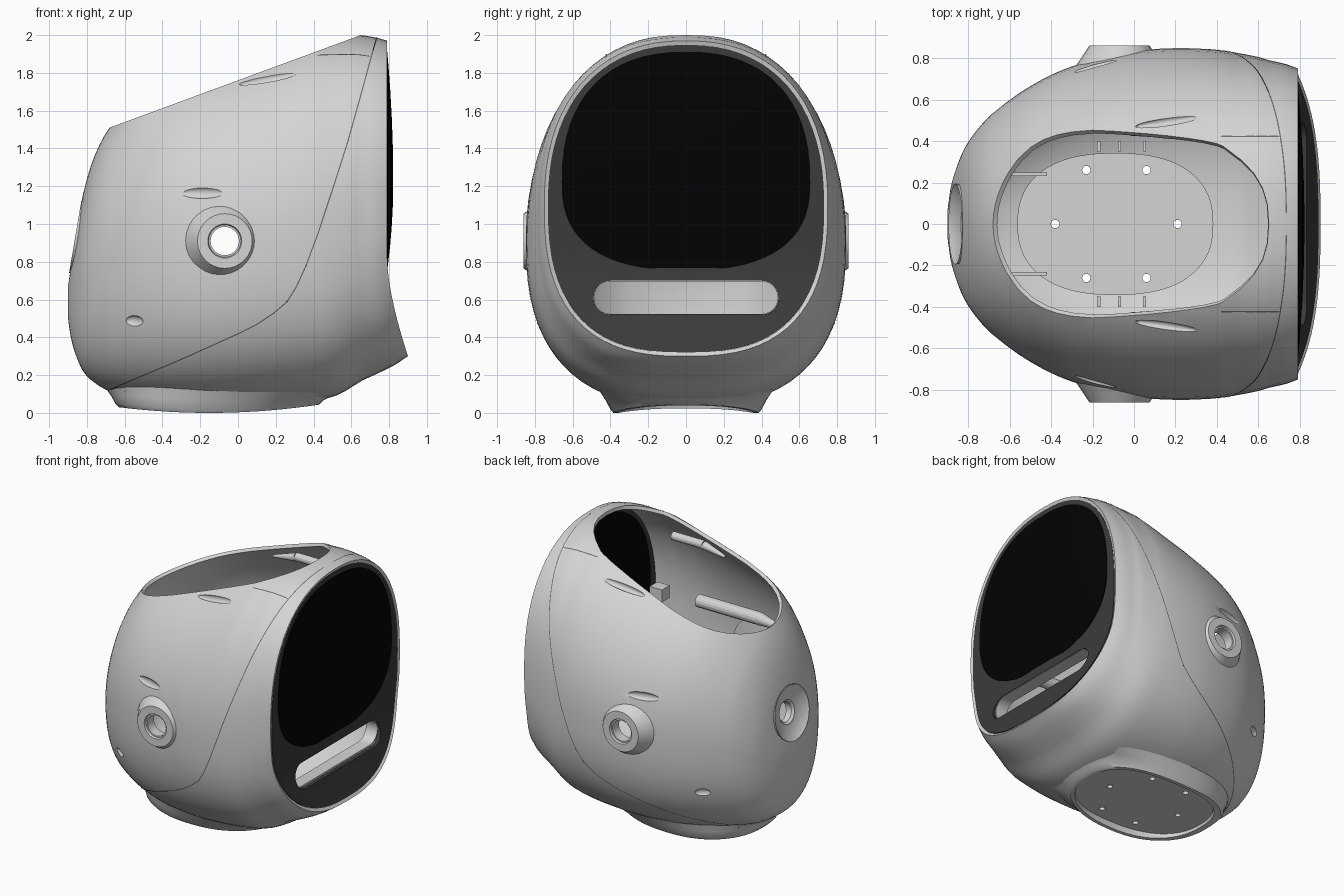
import bpy, bmesh, math
from mathutils import Matrix, Vector

if "Cube" in bpy.data.objects:
    bpy.data.objects.remove(bpy.data.objects["Cube"])


def material(name, c):
    m = bpy.data.materials.new(name)
    m.diffuse_color = (c, c, c, 1)
    m.use_nodes = True
    m.node_tree.nodes["Principled BSDF"].inputs["Base Color"].default_value = m.diffuse_color
    return m


GREY = material("light grey", 0.66)
DARK = material("dark grey", 0.044)
BLACK = material("black", 0.0008)
LINE = material("seam grey", 0.15)


def finish(name, bm, mat, recalc=True):
    if recalc:
        bmesh.ops.recalc_face_normals(bm, faces=bm.faces[:])
    me = bpy.data.meshes.new(name)
    bm.to_mesh(me)
    bm.free()
    me.materials.append(mat)
    ob = bpy.data.objects.new(name, me)
    bpy.context.collection.objects.link(ob)
    return ob


def smooth(ob, deg=32):
    bpy.ops.object.select_all(action='DESELECT')
    ob.select_set(True)
    bpy.context.view_layer.objects.active = ob
    bpy.ops.object.shade_smooth_by_angle(angle=math.radians(deg))


def bake(ob):
    dg = bpy.context.evaluated_depsgraph_get()
    me = bpy.data.meshes.new_from_object(ob.evaluated_get(dg))
    ob.modifiers.clear()
    ob.data = me


def cut(ob, bm):
    cutter = finish("cutter", bm, ob.data.materials[0])
    cutter.hide_render = True
    mod = ob.modifiers.new("cut", 'BOOLEAN')
    mod.operation, mod.solver, mod.object = 'DIFFERENCE', 'EXACT', cutter
    bake(ob)
    bpy.data.objects.remove(cutter)


def loft(bm, rings, cap_start=False, cap_end=False, loop=False):
    vs = [[bm.verts.new(p) for p in r] for r in rings]
    n = len(vs[0])
    for a, b in list(zip(vs, vs[1:])) + ([(vs[-1], vs[0])] if loop else []):
        for i in range(n):
            bm.faces.new((a[i], a[(i + 1) % n], b[(i + 1) % n], b[i]))
    if cap_start:
        bm.faces.new(vs[0])
    if cap_end:
        bm.faces.new(vs[-1])


def spow(v, e):
    return math.copysign(abs(v) ** e, v)


def oval(a, b, p=2.4, n=64):
    ang = [2 * math.pi * i / n for i in range(n)]
    return [(a * spow(math.cos(t), 2 / p), b * spow(math.sin(t), 2 / p)) for t in ang]


def cyl(bm, r, depth, loc, axis, r2=None, seg=32):
    rot = Vector((0, 0, 1)).rotation_difference(Vector(axis)).to_matrix().to_4x4()
    bmesh.ops.create_cone(bm, cap_ends=True, segments=seg, radius1=r, radius2=r if r2 is None else r2,
                          depth=depth, matrix=Matrix.Translation(loc) @ rot)


def box(bm, loc, size):
    bmesh.ops.create_cube(bm, size=1, matrix=Matrix.Translation(loc) @ Matrix.Diagonal((*size, 1)))


# Egg-shaped shell sections: x, bottom, top, height of widest point, half width
KEYS = [(-.90, .50, .67, .59, .06), (-.885, .40, .77, .62, .17), (-.86, .31, .93, .66, .26),
        (-.82, .22, 1.16, .72, .36), (-.76, .16, 1.36, .77, .45), (-.68, .115, 1.51, .82, .535),
        (-.50, .07, 1.72, .87, .665), (-.30, .045, 1.825, .90, .76), (0, .035, 1.912, .92, .832),
        (.20, .045, 1.968, .93, .848), (.40, .065, 2.008, .94, .84), (.50, .095, 2.006, .95, .825),
        (.60, .17, 2.003, 1.0, .805), (.65, .20, 2.0, 1.02, .79), (.73, .25, 1.987, 1.06, .772),
        (.79, .30, 1.97, 1.10, .75)]


def refine(keys, n=3):
    def slope(i, k):
        a, b = keys[max(i - 1, 0)], keys[min(i + 1, len(keys) - 1)]
        return (b[k] - a[k]) / (b[0] - a[0])
    out = []
    for i, (a, b) in enumerate(zip(keys, keys[1:])):
        d = b[0] - a[0]
        for j in range(n):
            t = j / n
            row = [a[0] + d * t]
            for k in range(1, 5):
                row.append(a[k] * (1 + 2 * t) * (1 - t) ** 2 + b[k] * t * t * (3 - 2 * t)
                           + d * t * (1 - t) * (slope(i, k) * (1 - t) - slope(i + 1, k) * t))
            out.append(row)
    return out + [list(keys[-1])]


ROWS = refine(KEYS)


def row_at(x):
    for a, b in zip(ROWS, ROWS[1:]):
        if x <= b[0]:
            t = (x - a[0]) / (b[0] - a[0])
            return [p + (q - p) * t for p, q in zip(a, b)]
    return list(ROWS[-1])


def power(x, upper):
    t = min(max((x - .1) / .6, 0), 1)
    return 2 + .3 * t * t * (3 - 2 * t) if upper else 2.3 + .3 * min(max((x + .8) / .6, 0), 1)


def chin(z):
    return .11 * min(max((.8 - z) / .5, 0), 1) ** 1.5


def warp(x, z):
    return x + chin(z) * max((x - .4) / .39, 0)


def section(row, n=72, s=1.0):
    x, zb, zt, zc, w = row
    pts = []
    for i in range(n):
        c, h = math.cos(2 * math.pi * i / n), math.sin(2 * math.pi * i / n)
        p = power(x, h >= 0)
        z = zc + s * ((zt - zc) if h >= 0 else (zc - zb)) * spow(h, 2 / p)
        pts.append((warp(x, z), s * w * spow(c, 2 / p), z))
    return pts


def side_y(x, z):
    _, zb, zt, zc, w = row_at(x)
    u, p = (z - zc) / ((zt - zc) if z >= zc else (zb - zc)), power(x, z >= zc)
    return w * max(0, 1 - min(abs(u), 1) ** p) ** (1 / p)


def height(x, y, upper):
    _, zb, zt, zc, w = row_at(x)
    p = power(x, upper)
    return zc + ((zt if upper else zb) - zc) * max(0, 1 - min(abs(y) / w, 1) ** p) ** (1 / p)


# Shell with slanted top opening
bm = bmesh.new()
loft(bm, [section(r) for r in ROWS], cap_start=True)
bmesh.ops.recalc_face_normals(bm, faces=bm.faces[:])
if sum(f.normal.y * f.calc_center_median().y for f in bm.faces) < 0:
    bmesh.ops.reverse_faces(bm, faces=bm.faces[:])
bmesh.ops.bisect_plane(bm, geom=bm.verts[:] + bm.edges[:] + bm.faces[:], plane_co=(-.68, 0, 1.51),
                       plane_no=(-.3684, 0, 1), clear_outer=True)
shell = finish("shell", bm, GREY, recalc=False)
sol = shell.modifiers.new("wall", 'SOLIDIFY')
sol.thickness, sol.offset = .025, -1
bake(shell)

# Port holes and base hole
EAR, BACK = (-.07, 0, .91), Vector((-.85, 0, .93))
back_axis = Vector((-1, 0, .17)).normalized()
bm = bmesh.new()
cyl(bm, .10, 2.2, EAR, (0, 1, 0))
cyl(bm, .19, .30, BACK, back_axis)
loft(bm, [[(x - .09, y, z) for x, y in oval(.47, .34)] for z in (-.2, .18)], True, True)
cut(shell, bm)

# Shallow almond vents: x, z, length, height, turn factor, pitch
for x, z, l, h, k, pitch in ((-.19, 1.165, .12, .03, 1, 0), (.16, 1.77, .16, .026, .45, -.2),
                             (-.55, .485, .055, .03, 1, 0)):
    bm = bmesh.new()
    y = side_y(x, z)
    slope = k * (side_y(x + .05, z) - side_y(x - .05, z)) / .1
    for s in (-1, 1):
        m = (Matrix.Translation((x, s * (y + .005), z)) @ Matrix.Rotation(s * math.atan(slope), 4, 'Z')
             @ Matrix.Rotation(pitch, 4, 'Y') @ Matrix.Diagonal((l, .023, h, 1)))
        bmesh.ops.create_uvsphere(bm, u_segments=24, v_segments=12, radius=1, matrix=m)
    cut(shell, bm)
smooth(shell)


# Port rings, turned profiles
def turned(name, profile, loc, axis):
    rot = Vector((0, 0, 1)).rotation_difference(Vector(axis)).to_matrix()
    b = bmesh.new()
    loft(b, [[Vector(loc) + rot @ Vector((x, y, h)) for x, y in oval(r, r, 2, 32)]
             for r, h in profile], loop=True)
    smooth(finish(name, b, GREY))


for s, side in ((-1, "near"), (1, "far")):
    turned(side + "_ear_ring", [(.215, .755), (.145, .86), (.09, .86), (.085, .845), (.075, .845),
                                (.075, .77), (.10, .75)], EAR, (0, s, 0))
turned("back_port_ring", [(.195, .012), (.18, .0), (.10, -.03), (.085, -.03), (.07, -.045),
                          (.07, -.09), (.10, -.09), (.19, -.02)], BACK, back_axis)


# Face panel following the chin curve, with a slot
def face_ring(s, dx):
    return [(.79 + chin(z) + dx, y, z) for _, y, z in section(ROWS[-1], s=s)]


bm = bmesh.new()
steps = [.975, .85, .7, .5, .3, .12]
loft(bm, [face_ring(s, -.004) for s in steps] + [face_ring(s, -.033) for s in reversed(steps)], loop=True)
panel = finish("face_panel", bm, DARK)


def stadium(half, r, n=12):
    return [(s * (half - r + r * math.sin(a)), .61 + s * r * math.cos(a))
            for s in (1, -1) for a in [math.pi * i / n for i in range(n + 1)]]


bm = bmesh.new()
loft(bm, [[(x, y, z) for y, z in stadium(.49, .09)] for x in (.6, 1.0)], True, True)
cut(panel, bm)
smooth(panel)

# Slot sleeve
bm = bmesh.new()
loft(bm, [[(x, y, z) for y, z in stadium(.49 + d, .09 + d)]
          for x, d in ((.70, .008), (.792, .008), (.792, -.004), (.70, -.004))], loop=True)
smooth(finish("slot_sleeve", bm, GREY))


# Bulged black screen, egg-shaped and widest below its middle
def screen_ring(x, s):
    hi, lo = oval(.658, .69, 2.35), oval(.658, .467, 2.5)
    return [(x, s * y, 1.222 + s * z) for y, z in [a if a[1] >= 0 else b for a, b in zip(hi, lo)]]


bm = bmesh.new()
loft(bm, [screen_ring(.748, 1)] + [screen_ring(.79 + .032 * (1 - s * s), s)
                                   for s in (1, .97, .85, .7, .5, .3, .1)], True, True)
smooth(finish("screen", bm, BLACK))

# Foot: flared ring blending up into the shell
bm = bmesh.new()
rings = [[], []]
for (x, y), (bx, by) in zip(oval(.70, .46, 2.2), oval(.55, .40)):
    z = height(x, y, False) + .006
    top = Vector((warp(x, z), y, z))
    low = Vector((bx - .10, by, .018 + .13 * (bx + .05) ** 2))
    rings[0].append(top)
    mid = top.lerp(low, .6)
    mid.z += .005
    rings[1].append(mid)
for cx, a, b, h, flat in ((-.10, .55, .40, .018, 1), (-.10, .53, .385, 0, 1), (-.09, .49, .36, 0, 1),
                          (-.09, .48, .35, .06, 0)):
    rings.append([(cx + x, y, h + flat * .13 * (cx + x + .15) ** 2) for x, y in oval(a, b)])
loft(bm, rings)
smooth(finish("foot", bm, GREY), 40)

# Floor plate with screw holes
bm = bmesh.new()
loft(bm, [[(x - .09, y, z) for x, y in oval(.49, .36)] for z in (.042, .062)], True, True)
floor = finish("floor_plate", bm, GREY)
bm = bmesh.new()
for x, y in ((-.38, 0), (.21, 0), (-.23, .26), (-.23, -.26), (.06, .26), (.06, -.26)):
    cyl(bm, .02, .3, (x, y, .05), (0, 0, 1), seg=16)
cut(floor, bm)

# Inner clips, struts and tapered rods
bm = bmesh.new()
for s in (-1, 1):
    for x in (-.17, -.07, .05):
        box(bm, (x, s * .375, .11), (.015, .05, .08))
    box(bm, (-.51, s * .24, .15), (.18, .015, .08))
    box(bm, (.62, s * .58, 1.2), (.10, .09, .09))
    cyl(bm, .045, .50, (.13, s * .69, 1.16), (1, 0, 0), seg=16)
    cyl(bm, .045, .24, (-.236, s * .665, 1.16), (-1, s * -.2, 0), r2=.012, seg=16)
    cyl(bm, .03, .25, (.29, s * .445, 1.72), (1, 0, 0), seg=16)
    cyl(bm, .03, .18, (.075, s * .44, 1.70), (-1, s * -.05, -.2), r2=.01, seg=16)
finish("inner_fittings", bm, GREY)

# Thin seam lines on the shell
PATH = [(.735, 1.985), (.71, 1.9), (.65, 1.68), (.58, 1.43), (.50, 1.18), (.42, .94), (.36, .78), (.31, .67),
        (.26, .59), (.19, .53), (.1, .47), (0, .42), (-.3, .285), (-.55, .18), (-.69, .12)]


def on_shell(x, z, s):
    _, zb, zt, zc, _ = row_at(x)
    z = min(max(z, zb), zt)
    return (x, s * (side_y(x, z) * 1.003 + .001), zc + (z - zc) * 1.003)


def seam(bm, path, s, half=.003):
    prev = None
    for (x0, z0), (x1, z1) in zip(path, path[1:]):
        d = Vector((x1 - x0, z1 - z0)).normalized() * half
        for i in range(9):
            x, z = x0 + (x1 - x0) * i / 8, z0 + (z1 - z0) * i / 8
            pair = [bm.verts.new(on_shell(x + k * d.y, z - k * d.x, s)) for k in (-1, 1)]
            if prev:
                bm.faces.new((prev[0], prev[1], pair[1], pair[0]) if s > 0 else (pair[0], pair[1], prev[1], prev[0]))
            prev = pair


bm = bmesh.new()
for s in (-1, 1):
    seam(bm, PATH, s)
    seam(bm, [(x, height(x, .42, True)) for x in [.42 + .056 * i for i in range(6)]], s, .002)
finish("seam_lines", bm, LINE, recalc=False)
